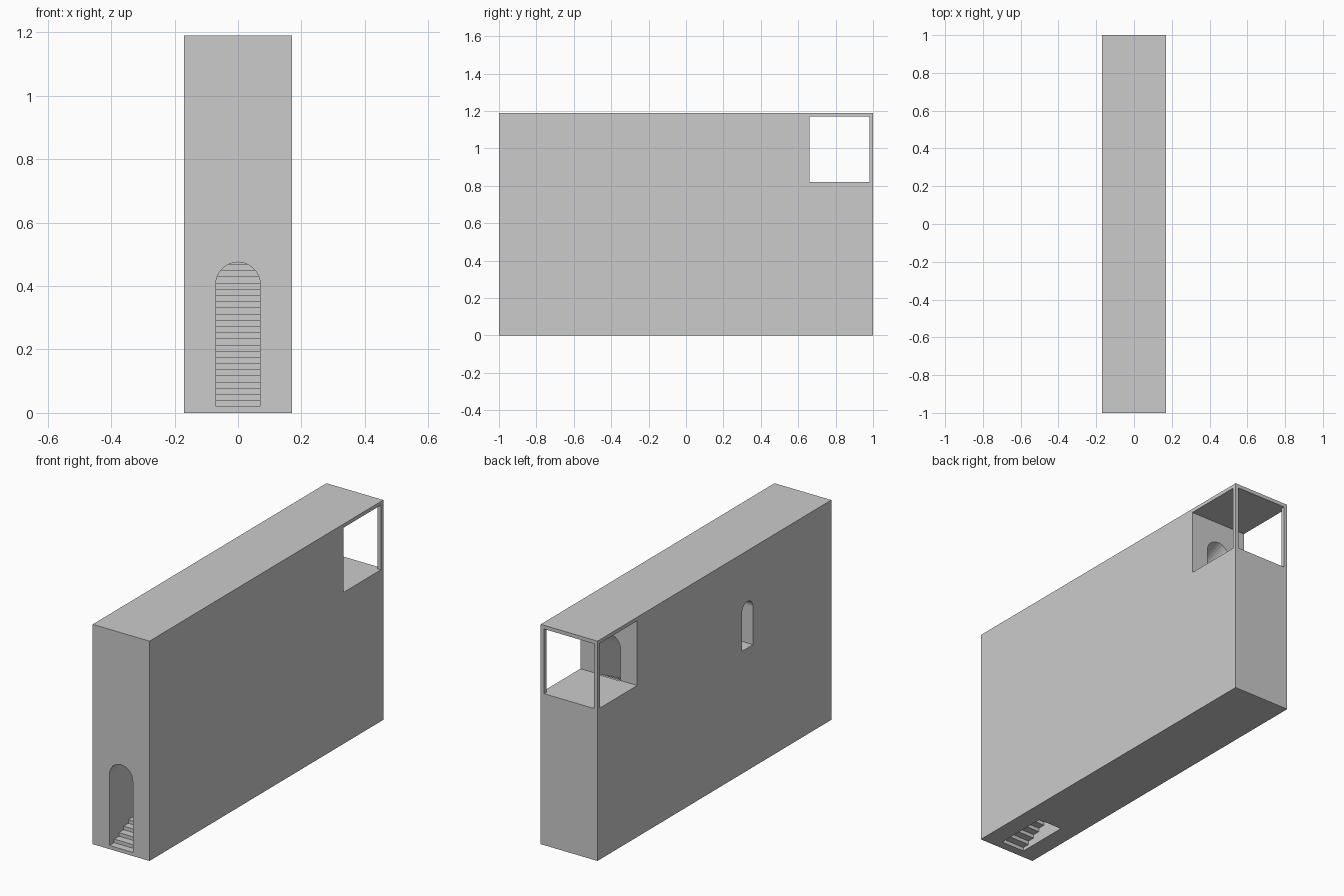
import bpy, bmesh, math

if "Cube" in bpy.data.objects:
    bpy.data.objects.remove(bpy.data.objects["Cube"])

W, H = 0.17, 1.19           # half width, height of the block
DOOR = 0.07                 # half width of the stair passage
N, RISE, RUN = 41, 0.82 / 42, 1.66 / 41


def loft(name, rings):
    """Closed solid through equal-length rings of points."""
    bm = bmesh.new()
    vs = [[bm.verts.new(p) for p in r] for r in rings]
    for a, b in zip(vs, vs[1:]):
        for i in range(len(a)):
            j = (i + 1) % len(a)
            bm.faces.new((a[i], a[j], b[j], b[i]))
    bm.faces.new(vs[0])
    bm.faces.new(vs[-1])
    bmesh.ops.recalc_face_normals(bm, faces=bm.faces[:])
    me = bpy.data.meshes.new(name)
    bm.to_mesh(me)
    bm.free()
    ob = bpy.data.objects.new(name, me)
    bpy.context.collection.objects.link(ob)
    return ob


def box(name, x0, x1, y0, y1, z0, z1):
    return loft(name, [[(x0, y0, z), (x1, y0, z), (x1, y1, z), (x0, y1, z)]
                       for z in (z0, z1)])


def arch(r, floor, spring, seg=16):
    """Round-headed opening outline as (horizontal, vertical) pairs."""
    return [(-r, floor), (r, floor)] + [
        (r * math.cos(math.pi * i / seg), spring + r * math.sin(math.pi * i / seg))
        for i in range(seg + 1)]


# Solid wall block
block = box("stair_block", -W, W, -1, 1, 0, H)

# Lookout room: open on both sides and the back, leaving slim corner posts
cutters = [
    box("room_side_cutter", -0.3, 0.3, 0.66, 0.98, 0.82, 1.17),
    box("room_back_cutter", -0.15, 0.15, 0.7, 1.1, 0.82, 1.17),
]

# Passage: level doorway, then a sloping tunnel up to the room
sections = [(-1.1, -0.1, 0.405), (-0.66, -0.1, 0.405),
            (-0.655, 0.164, 0.407), (0.665, 0.80, 0.99)]
cutters.append(loft("passage_cutter", [
    [(x, y, z) for x, z in arch(DOOR, f, s)] for y, f, s in sections]))

# Arched window in the left wall
cutters.append(loft("window_cutter", [
    [(x, -0.283 + h, z) for h, z in arch(0.047, 0.663, 0.868)]
    for x in (-0.3, -0.06)]))

for c in cutters:
    m = block.modifiers.new(c.name, 'BOOLEAN')
    m.operation, m.solver, m.object = 'DIFFERENCE', 'EXACT', c

# Bake the cuts and drop the cutters
dg = bpy.context.evaluated_depsgraph_get()
block_mesh = bpy.data.meshes.new_from_object(block.evaluated_get(dg))
block.modifiers.clear()
block.data = block_mesh
for c in cutters:
    bpy.data.objects.remove(c)

# Staircase: stepped slab, zigzag above and below
top, under = [], []
for i in range(N):
    y = -1 + i * RUN
    top += [(y, i * RISE), (y, (i + 1) * RISE)]
    if i:
        under += [(y + 0.008, (i - 1) * RISE), (y + 0.008, i * RISE)]
top.append((0.66, N * RISE))
under.append((0.66, (N - 1) * RISE))
profile = top + under[::-1]
loft("staircase", [[(x, y, z) for y, z in profile] for x in (-DOOR, DOOR)])
